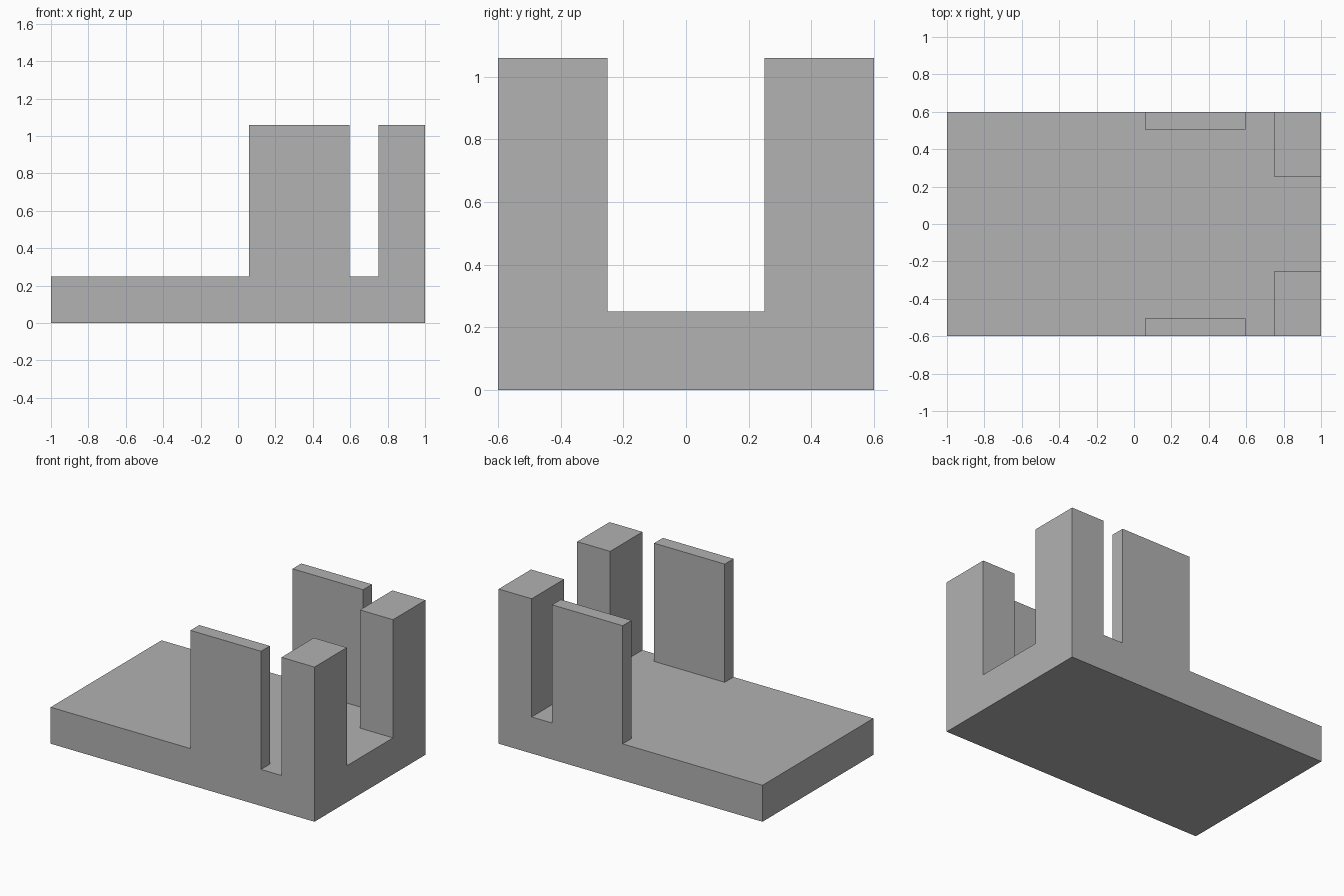
import bpy
import bmesh
from mathutils import Vector

default = bpy.data.objects.get("Cube")
if default:
    bpy.data.objects.remove(default, do_unlink=True)

HALF_LENGTH, HALF_WIDTH = 1.0, 0.6
BASE_TOP, POST_TOP = 0.25, 1.06

# Single matte grey
grey = bpy.data.materials.new("plain_grey")
grey.use_nodes = True
colour = (0.445, 0.445, 0.445, 1)
grey.diffuse_color = colour
grey.node_tree.nodes["Principled BSDF"].inputs["Base Color"].default_value = colour


def box(name, low, high):
    """Axis-aligned box between two corners."""
    low, high = Vector(low), Vector(high)
    bm = bmesh.new()
    bmesh.ops.create_cube(bm, size=1)
    bmesh.ops.scale(bm, vec=high - low, verts=bm.verts)
    bmesh.ops.translate(bm, vec=(low + high) / 2, verts=bm.verts)
    mesh = bpy.data.meshes.new(name)
    bm.to_mesh(mesh)
    bm.free()
    mesh.materials.append(grey)
    obj = bpy.data.objects.new(name, mesh)
    bpy.context.collection.objects.link(obj)
    return obj


# Base slab
base = box("base_with_uprights", (-HALF_LENGTH, -HALF_WIDTH, 0),
           (HALF_LENGTH, HALF_WIDTH, BASE_TOP))

# Side walls and corner posts: name, x range, thickness in y
uprights = [("side_wall", 0.06, 0.595, 0.095),
            ("corner_post", 0.75, HALF_LENGTH, 0.35)]
parts = []
for name, x0, x1, depth in uprights:
    for label, side in (("front", -1), ("back", 1)):
        y0, y1 = sorted((side * HALF_WIDTH, side * (HALF_WIDTH - depth)))
        parts.append(box(f"{label}_{name}", (x0, y0, BASE_TOP / 2), (x1, y1, POST_TOP)))

# Fuse the uprights into the slab as one solid
for part in parts:
    union = base.modifiers.new(part.name, "BOOLEAN")
    union.operation = "UNION"
    union.solver = "EXACT"
    union.object = part
graph = bpy.context.evaluated_depsgraph_get()
fused = bpy.data.meshes.new_from_object(base.evaluated_get(graph))
base.modifiers.clear()
base.data = fused
for part in parts:
    bpy.data.objects.remove(part, do_unlink=True)

# Merge coplanar faces so the sides run unbroken
bm = bmesh.new()
bm.from_mesh(fused)
bmesh.ops.remove_doubles(bm, verts=bm.verts, dist=0.0001)
bmesh.ops.dissolve_limit(bm, angle_limit=0.01, verts=bm.verts, edges=bm.edges)
bm.to_mesh(fused)
bm.free()
